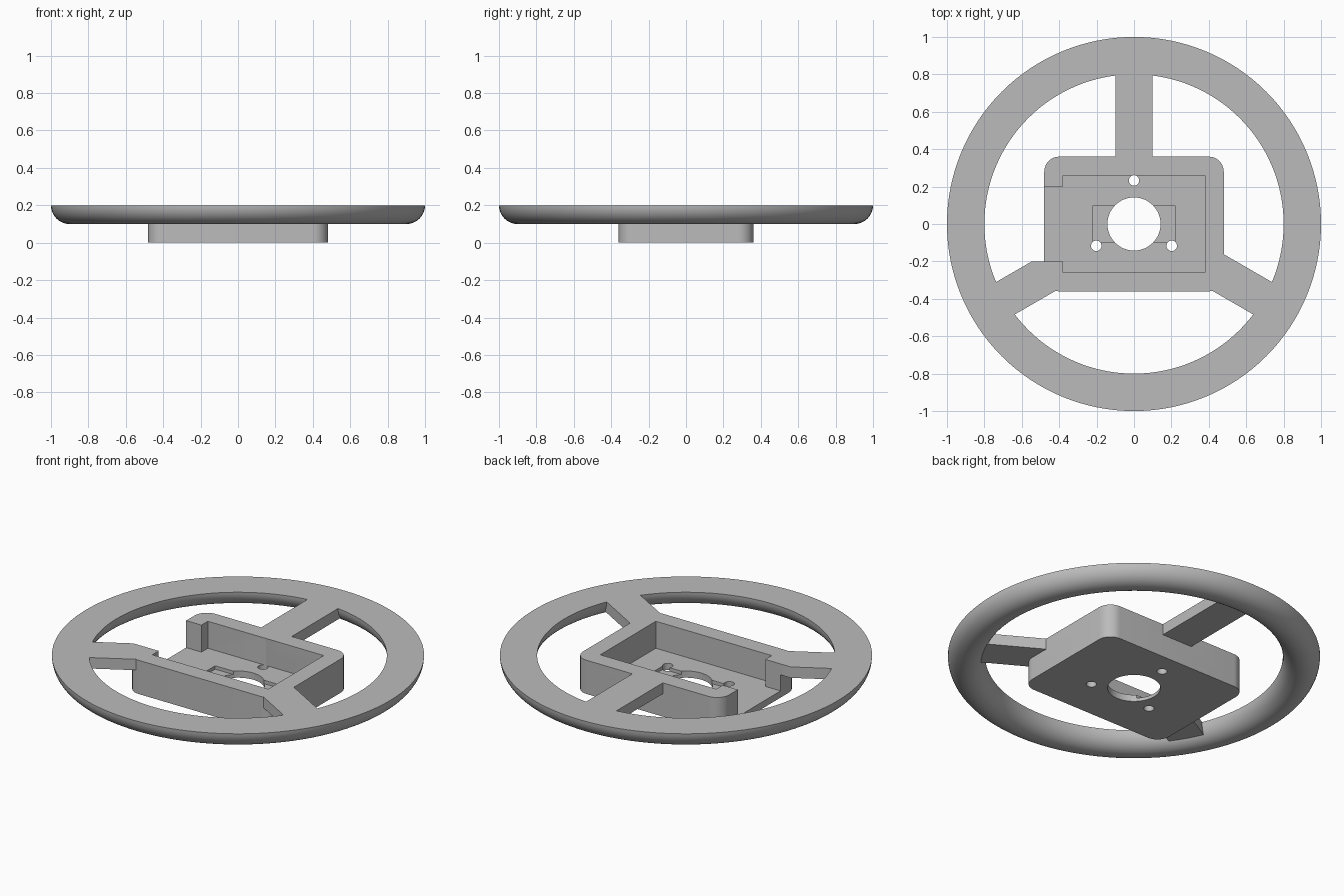
import bpy, bmesh
from math import cos, sin, pi, radians
from mathutils import Matrix, Vector

if "Cube" in bpy.data.objects:
    bpy.data.objects.remove(bpy.data.objects["Cube"])

grey = bpy.data.materials.new("plain grey")
grey.use_nodes = True
grey.diffuse_color = (0.5, 0.5, 0.5, 1)
grey.node_tree.nodes["Principled BSDF"].inputs["Base Color"].default_value = (0.5, 0.5, 0.5, 1)

TOP = 0.2
FLOOR = 0.04


def make_object(name, bm):
    bmesh.ops.recalc_face_normals(bm, faces=bm.faces)
    mesh = bpy.data.meshes.new(name)
    bm.to_mesh(mesh)
    bm.free()
    mesh.materials.append(grey)
    obj = bpy.data.objects.new(name, mesh)
    bpy.context.collection.objects.link(obj)
    return obj


def prism(name, outline, z0, z1):
    """Extrude a flat outline from z0 to z1."""
    bm = bmesh.new()
    face = bm.faces.new([bm.verts.new((x, y, z0)) for x, y in outline])
    new = bmesh.ops.extrude_face_region(bm, geom=[face])["geom"]
    verts = [v for v in new if isinstance(v, bmesh.types.BMVert)]
    bmesh.ops.translate(bm, verts=verts, vec=(0, 0, z1 - z0))
    return make_object(name, bm)


def block(name, x0, x1, y0, y1, z0, z1):
    return prism(name, [(x0, y0), (x1, y0), (x1, y1), (x0, y1)], z0, z1)


def cylinder(name, x, y, r, n):
    ring = [(x + r * cos(2 * pi * i / n), y + r * sin(2 * pi * i / n)) for i in range(n)]
    return prism(name, ring, -0.1, 0.3)


def combine(target, tool, operation):
    """Apply a boolean and remove the tool."""
    mod = target.modifiers.new(operation, 'BOOLEAN')
    mod.operation = operation
    mod.solver = 'EXACT'
    mod.object = tool
    bpy.ops.object.select_all(action='DESELECT')
    target.select_set(True)
    bpy.context.view_layer.objects.active = target
    bpy.ops.object.modifier_apply(modifier=mod.name)
    bpy.data.objects.remove(tool)


# Rim: half-round section, flat on top
def make_rim(segments=128, steps=20):
    bm = bmesh.new()
    section = [Vector((0.9 + 0.1 * cos(pi * i / steps), 0, TOP - 0.1 * sin(pi * i / steps)))
               for i in range(steps + 1)]
    rings = []
    for s in range(segments):
        turn = Matrix.Rotation(2 * pi * s / segments, 3, 'Z')
        rings.append([bm.verts.new(turn @ p) for p in section])
    for s in range(segments):
        a, b = rings[s], rings[(s + 1) % segments]
        for i in range(steps + 1):
            j = (i + 1) % (steps + 1)
            bm.faces.new((a[i], a[j], b[j], b[i]))
    return make_object("steering_wheel", bm)


# Hub: box with rounded vertical corners
def make_hub(hx=0.48, hy=0.36, r=0.08, steps=10):
    outline = []
    for k, (sx, sy) in enumerate([(1, 1), (-1, 1), (-1, -1), (1, -1)]):
        for i in range(steps + 1):
            a = pi / 2 * (k + i / steps)
            outline.append((sx * (hx - r) + r * cos(a), sy * (hy - r) + r * sin(a)))
    return prism("hub", outline, 0, TOP)


wheel = make_rim()
spoke_angles = [radians(a) for a in (90, 210, 330)]

# Three flat spokes
hub = make_hub()
for a in spoke_angles:
    spoke = block("spoke", 0.15, 0.88, -0.1, 0.1, 0.135, TOP)
    spoke.data.transform(Matrix.Rotation(a, 4, 'Z'))
    combine(hub, spoke, 'UNION')

# Pocket, side opening and shallow floor recess
combine(hub, block("pocket", -0.38, 0.38, -0.26, 0.26, FLOOR, 0.3), 'DIFFERENCE')
combine(hub, block("side_opening", -0.65, -0.3, -0.2, 0.2, FLOOR, 0.3), 'DIFFERENCE')
combine(hub, block("recess", -0.22, 0.22, -0.1, 0.1, 0.02, 0.3), 'DIFFERENCE')

# Centre hole and three bolt holes
combine(hub, cylinder("centre_hole", 0, 0, 0.142, 64), 'DIFFERENCE')
for a in spoke_angles:
    combine(hub, cylinder("bolt_hole", 0.233 * cos(a), 0.233 * sin(a), 0.028, 24), 'DIFFERENCE')

combine(wheel, hub, 'UNION')

bpy.context.view_layer.objects.active = wheel
wheel.select_set(True)
bpy.ops.object.shade_smooth_by_angle(angle=radians(30))
